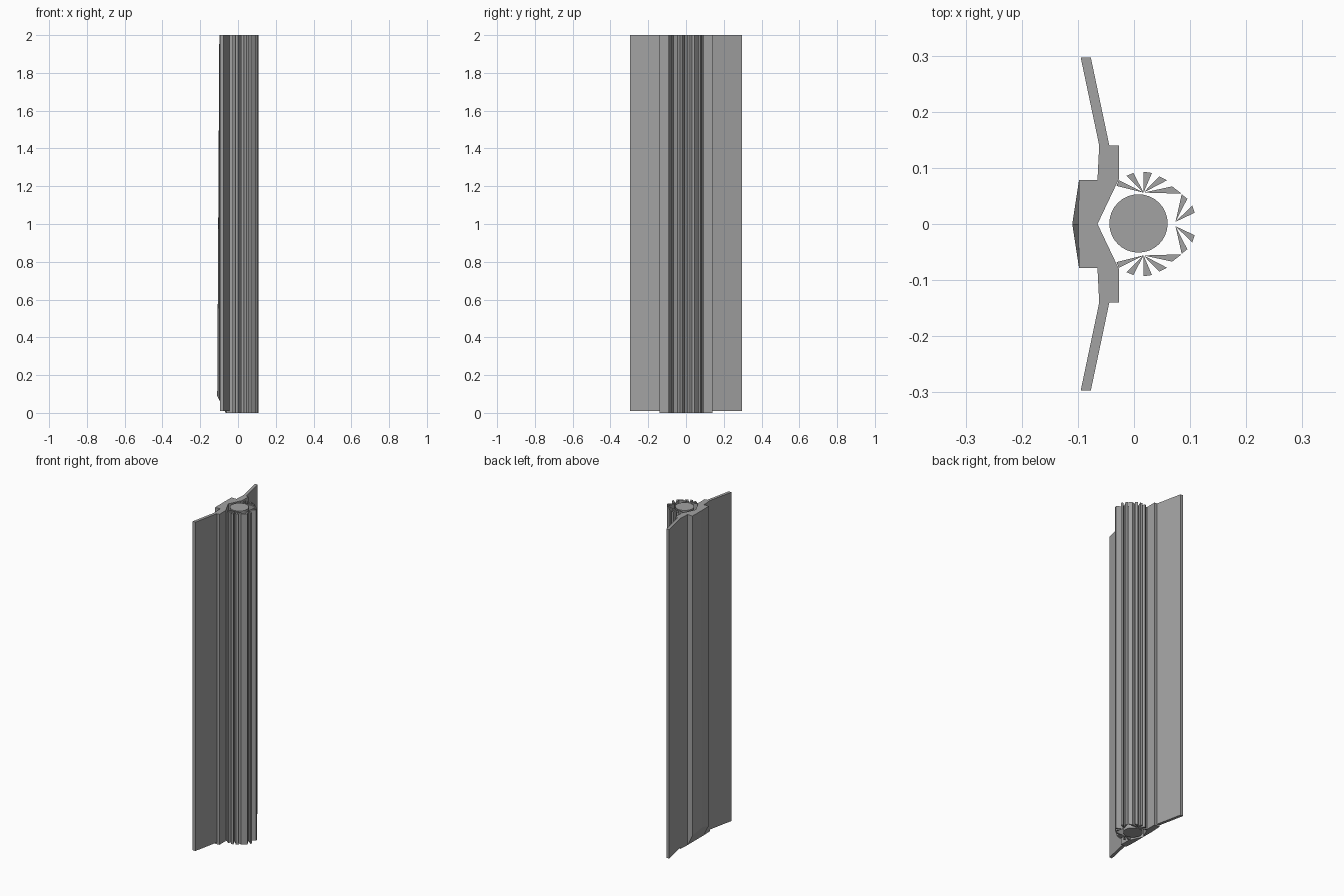
import bpy, bmesh

cube = bpy.data.objects.get("Cube")
if cube:
    bpy.data.objects.remove(cube, do_unlink=True)

TOP = 2.0

grey = bpy.data.materials.new("plain grey")
grey.use_nodes = True
colour = (0.36, 0.36, 0.36, 1)
grey.diffuse_color = colour
grey.node_tree.nodes["Principled BSDF"].inputs["Base Color"].default_value = colour


def prism(name, profiles, base=0.0, shape=None):
    """Extrude flat outlines to full height; shape may move finished vertices."""
    bm = bmesh.new()
    for outline in profiles:
        low = bm.faces.new([bm.verts.new((x, y, base)) for x, y in outline])
        ext = bmesh.ops.extrude_face_region(bm, geom=[low], use_keep_orig=True)
        for v in ext["geom"]:
            if isinstance(v, bmesh.types.BMVert):
                v.co.z = TOP
    if shape:
        for v in bm.verts:
            shape(v.co)
    bmesh.ops.recalc_face_normals(bm, faces=bm.faces)
    mesh = bpy.data.meshes.new(name)
    bm.to_mesh(mesh)
    bm.free()
    mesh.materials.append(grey)
    obj = bpy.data.objects.new(name, mesh)
    bpy.context.collection.objects.link(obj)
    return obj


def flip(outline):
    return [(x, -y) for x, y in reversed(outline)]


# Swept side panels
wing = [(-0.062, 0.14), (-0.095, 0.297), (-0.077, 0.297), (-0.044, 0.14)]
# Flange blocks that cradle the round core in a V
flange = [(-0.065, 0), (-0.065, 0.08), (-0.062, 0.14), (-0.027, 0.14), (-0.027, 0.08)]
for side, fix in (("left", list), ("right", flip)):
    prism(side + "_wing", [fix(wing)], base=0.01)
    prism(side + "_flange", [fix(flange)])


# Rear spine: underside cut at a slant, ridge growing towards the bottom
def slant(co):
    if co.z < 1:
        co.z = 2 * max(0, -0.065 - co.x)
    elif co.x < -0.1:
        co.x = -0.099


spine = [(-0.065, 0.078), (-0.098, 0.078), (-0.11, 0), (-0.098, -0.078), (-0.065, -0.078)]
prism("rear_spine", [spine], shape=slant)

# Round core
bpy.ops.mesh.primitive_cylinder_add(vertices=32, radius=0.052, depth=TOP, location=(0.008, 0.001, TOP / 2))
core = bpy.context.object
core.name = "round_core"
core.data.materials.append(grey)
bpy.ops.object.shade_smooth_by_angle()

# Thin wedge fins fanning out from shared hub lines
side_tips = [((-0.031, 0.068), (-0.027, 0.078)), ((-0.013, 0.086), (-0.001, 0.091)),
             ((0.017, 0.093), (0.032, 0.091)), ((0.045, 0.085), (0.059, 0.078)),
             ((0.068, 0.067), (0.085, 0.054))]
end_tips = [((0.085, 0.053), (0.095, 0.045)), ((0.104, 0.033), (0.108, 0.02))]
fins = [[(0.017, 0.056), a, b] for a, b in side_tips]
fins += [[(0.074, 0.004), a, b] for a, b in end_tips]
prism("left_fins", fins)
prism("right_fins", [flip(f) for f in fins])
